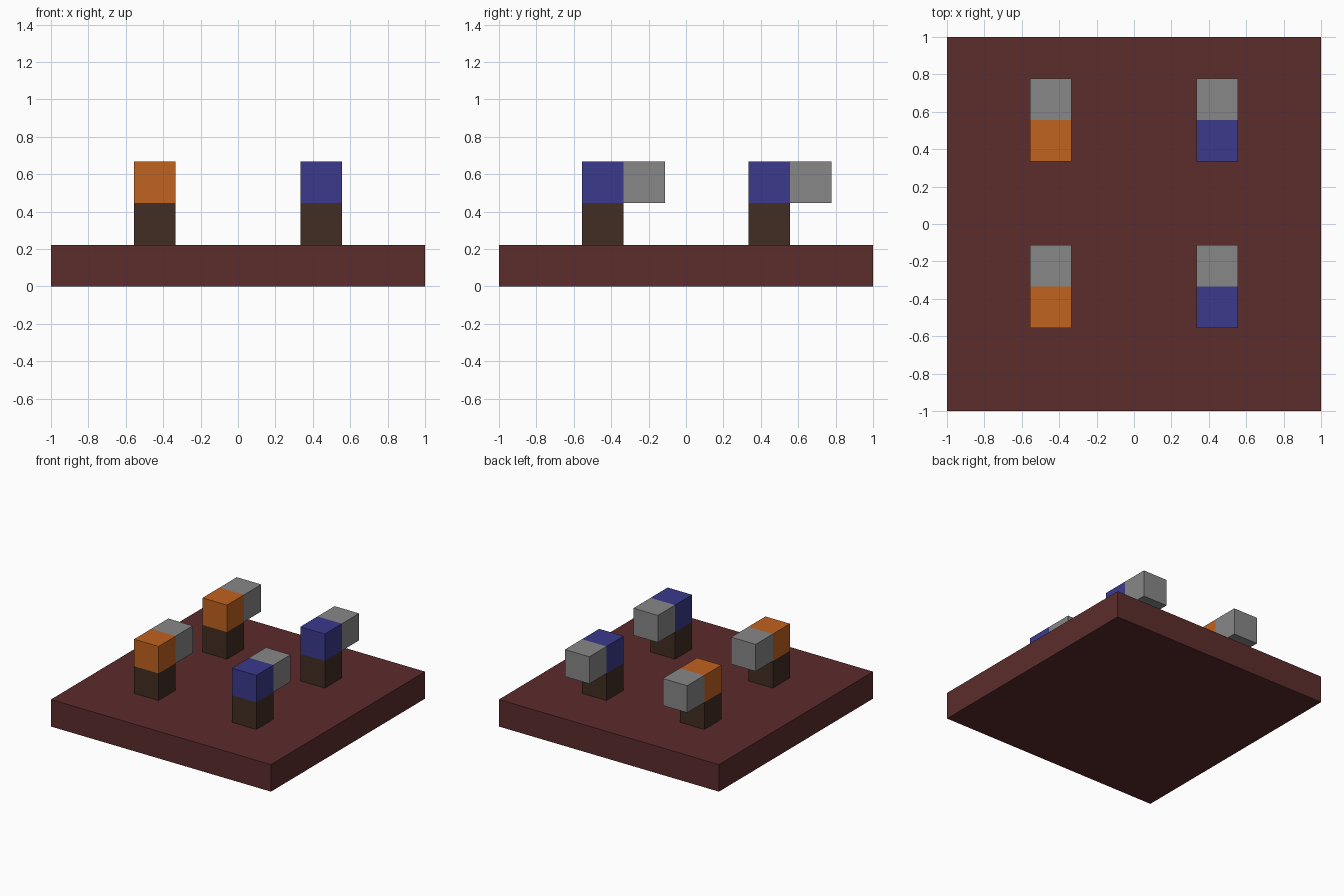
import bpy

cube = bpy.data.objects.get("Cube")
if cube:
    bpy.data.objects.remove(cube, do_unlink=True)

U = 2 / 9  # edge of one small block


def material(name, rgb):
    mat = bpy.data.materials.new(name)
    mat.use_nodes = True
    colour = (*rgb, 1.0)
    mat.diffuse_color = colour
    mat.node_tree.nodes["Principled BSDF"].inputs["Base Color"].default_value = colour
    return mat


def box(name, centre, size, mat):
    bpy.ops.mesh.primitive_cube_add(size=1, location=centre)
    obj = bpy.context.object
    obj.name = obj.data.name = name
    obj.scale = size
    bpy.ops.object.transform_apply(location=False, rotation=False, scale=True)
    obj.data.materials.append(mat)
    return obj


maroon = material("maroon", (0.107, 0.025, 0.025))
brown = material("dark brown", (0.052, 0.026, 0.016))
orange = material("orange", (0.53, 0.122, 0.0145))
blue = material("blue", (0.042, 0.042, 0.262))
grey = material("grey", (0.242, 0.242, 0.242))

# Base slab
box("base", (0, 0, U / 2), (2, 2, U), maroon)

# Four posts, each with a coloured head and a grey block behind it
for side, x, head_colour in (("right", -2 * U, orange), ("left", 2 * U, blue)):
    for row, y in (("front", -2 * U), ("back", 2 * U)):
        label = f"{row}_{side}"
        block = (U, U, U)
        box(f"{label}_post", (x, y, 1.5 * U), block, brown)
        box(f"{label}_head", (x, y, 2.5 * U), block, head_colour)
        box(f"{label}_rear_block", (x, y + U, 2.5 * U), block, grey)
